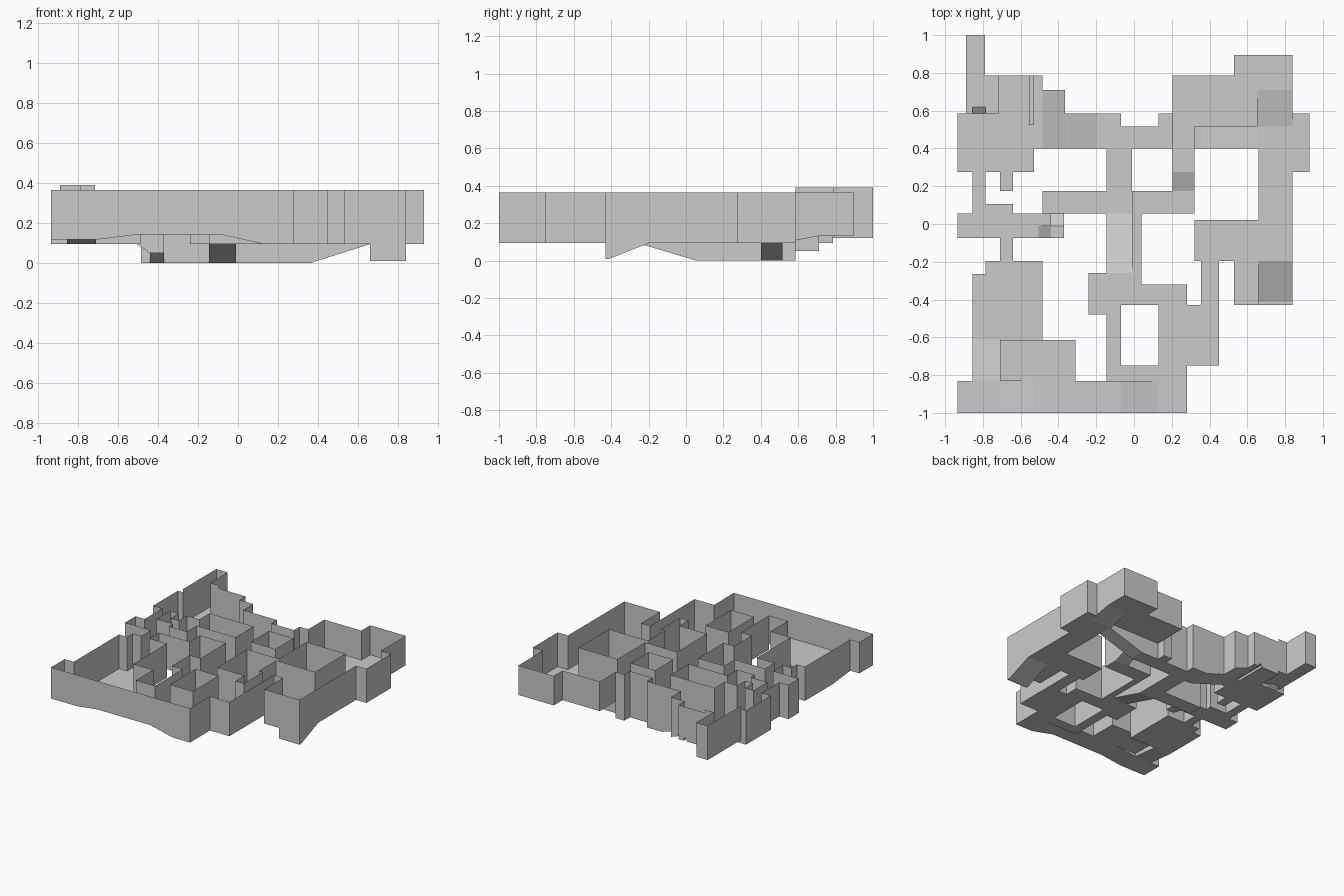
import bpy, bmesh

if "Cube" in bpy.data.objects:
    bpy.data.objects.remove(bpy.data.objects["Cube"])

F, U, TOP = 0.095, 0.132, 0.365   # main floor, upper floor, wall top

# Areas: x0, x1, y0, y1, z  (flat)  or  ..., z_start, z_end, axis  (ramp). Later areas override.
north_west = [
    (-.935, -.53, .275, .585, F), (-.53, -.485, .40, .585, F),
    (-.715, -.485, .585, .785, F), (-.555, -.53, .525, .785, .115),
    (-.89, -.79, .585, 1.0, .12), (-.79, -.715, .585, .785, .12),
    (-.855, -.785, .585, .62, F, .12, 'y'),
    (-.855, -.785, .055, .275, F), (-.71, -.64, .175, .275, F),
    (-.785, -.64, .055, .105, F), (-.935, -.44, -.075, .055, F),
    (-.505, -.44, -.075, -.01, F, .05, 'x'), (-.44, -.37, -.075, -.01, .05),
    (-.44, -.37, -.01, .055, .05, 0, 'y'), (-.71, -.64, -.195, -.075, F),
]
north_passage = [
    (-.485, -.365, .40, .71, F, .052, 'x'), (-.365, -.2, .40, .585, .052, 0, 'x'),
    (-.2, -.07, .40, .585, 0), (-.07, .36, .40, .515, 0), (.13, .205, .515, .585, 0),
    (.36, .66, .40, .515, 0, F, 'x'),
]
north_east = [
    (.205, .53, .515, .785, U), (.53, .84, .515, .895, U),
    (.655, .84, .515, .71, F, U, 'y'), (.66, .84, .02, .515, F),
    (.84, .93, .275, .585, F), (.205, .32, .275, .40, U),
    (.205, .32, .175, .275, F, U, 'y'),
]
centre = [
    (-.145, -.01, .175, .40, 0), (-.485, -.01, .055, .175, 0),
    (-.01, .32, .055, .175, F), (-.145, -.01, -.26, .055, F, 0, 'y'),
    (-.01, .04, -.32, .055, F), (-.24, -.01, -.48, -.26, F),
    (-.01, .28, -.43, -.32, F), (-.145, -.07, -.83, -.48, F),
]
# The room left of the small loop stops at the loop's opening
south_east = [
    (.32, .84, -.195, .02, F), (.53, .66, -.43, -.195, F),
    (.66, .84, -.41, -.195, .01, F, 'y'), (.66, .84, -.43, -.41, .01),
    (.355, .45, -.43, -.195, F), (.28, .45, -.75, -.43, F),
    (.13, .28, -1, -.43, F), (-.07, .13, -.83, -.75, F),
]
south_west = [
    (-.855, -.485, -.615, -.265, F), (-.785, -.485, -.265, -.195, F),
    (-.855, -.71, -.83, -.615, .118, F, 'y'), (-.71, -.31, -.83, -.615, .14),
    (-.935, -.71, -1, -.83, .118), (-.71, -.53, -1, -.83, .118, .14, 'x'),
    (-.53, -.07, -1, -.83, .14), (-.07, .13, -1, -.83, .14, F, 'x'),
]
areas = north_west + north_passage + north_east + centre + south_east + south_west
loop_opening = (-.07, .13, -.75, -.43)

# Shared grid made from every area's edges
xs = sorted({v for a in areas for v in a[:2]})
ys = sorted({v for a in areas for v in a[2:4]})


def covered(a):
    return [(i, j) for i in range(xs.index(a[0]), xs.index(a[1]))
            for j in range(ys.index(a[2]), ys.index(a[3]))]


cells = {c: a for a in areas for c in covered(a)}
for c in covered(loop_opening):
    cells.pop(c, None)


def height(a, x, y):
    if len(a) == 5:
        return a[4]
    t = (x - a[0]) / (a[1] - a[0]) if a[6] == 'x' else (y - a[2]) / (a[3] - a[2])
    return a[4] + t * (a[5] - a[4])


def make(name, polys):
    bm = bmesh.new()
    for p in polys:
        bm.faces.new([bm.verts.new(c) for c in p])
    bmesh.ops.remove_doubles(bm, verts=bm.verts, dist=1e-4)
    bmesh.ops.dissolve_degenerate(bm, dist=1e-4, edges=bm.edges)
    bmesh.ops.dissolve_limit(bm, angle_limit=0.005, verts=bm.verts, edges=bm.edges)
    mesh = bpy.data.meshes.new(name)
    bm.to_mesh(mesh)
    bm.free()
    ob = bpy.data.objects.new(name, mesh)
    bpy.context.collection.objects.link(ob)


floors, walls, steps = [], [], []
for (i, j), a in cells.items():
    c = [(xs[i], ys[j]), (xs[i + 1], ys[j]), (xs[i + 1], ys[j + 1]), (xs[i], ys[j + 1])]
    floors.append([(x, y, height(a, x, y)) for x, y in c])
    top = .39 if .12 in a[4:6] else TOP    # taller walls round the tower room
    for k, (di, dj) in enumerate(((0, -1), (1, 0), (0, 1), (-1, 0))):
        p, q = c[k], c[(k + 1) % 4]
        zp, zq = height(a, *p), height(a, *q)
        n = cells.get((i + di, j + dj))
        if n is None:                      # outer wall, facing inwards
            walls.append([(*q, zq), (*p, zp), (*p, top), (*q, top)])
        else:                              # riser between floor levels
            hp, hq = height(n, *p), height(n, *q)
            if hp + hq > zp + zq + .002:
                steps.append([(*q, zq), (*p, zp), (*p, hp), (*q, hq)])

make("floors", floors)
make("walls", walls)
make("step_risers", steps)
# Upper walkway crossing over the low passage
make("bridge", [[(.205, .40, U), (.32, .40, U), (.32, .515, U), (.205, .515, U)]])
